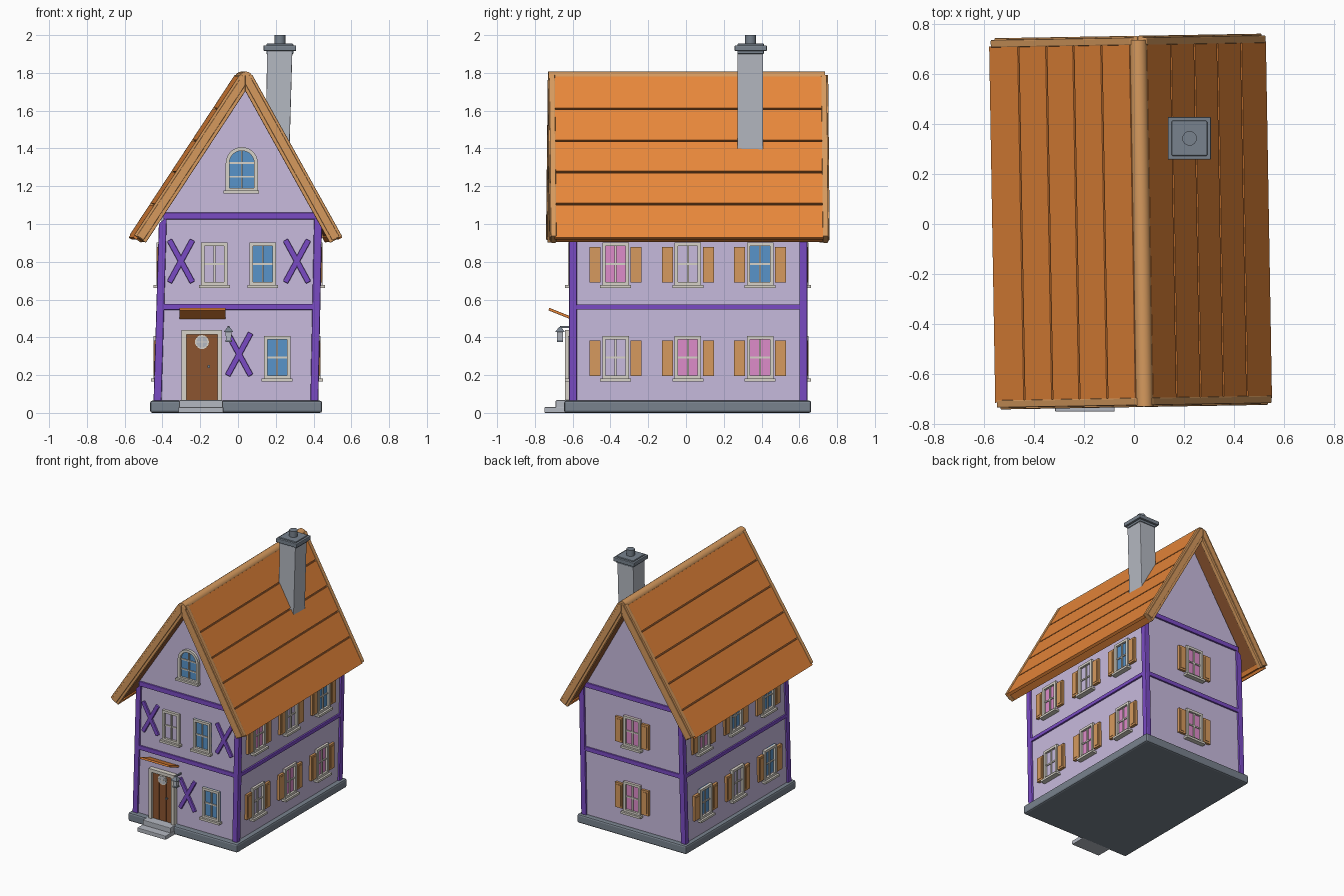
import bpy, bmesh, math
from mathutils import Matrix, Vector

if "Cube" in bpy.data.objects:
    bpy.data.objects.remove(bpy.data.objects["Cube"])

# ---- palette (sRGB 0-255 converted to linear) ----
PALETTE = {
    "lavender wall": (200, 187, 222), "purple timber": (122, 75, 195),
    "orange roof": (232, 135, 58), "tan wood": (214, 154, 94),
    "brown wood": (140, 85, 48), "dark stone": (120, 130, 141),
    "light stone": (180, 184, 193), "cream frame": (215, 210, 200),
    "blue glass": (88, 148, 202), "pink curtain": (222, 140, 202),
}
MATS, INDEX = [], {}
for i, (name, rgb) in enumerate(PALETTE.items()):
    m = bpy.data.materials.new(name)
    m.diffuse_color = [((c / 255 + 0.055) / 1.055) ** 2.4 for c in rgb] + [1]
    m.use_nodes = True
    m.node_tree.nodes["Principled BSDF"].inputs["Base Color"].default_value = m.diffuse_color
    MATS.append(m)
    INDEX[name] = i
WALL, PURPLE, ORANGE, TAN, BROWN, DARK, LIGHT, CREAM, BLUE, PINK = PALETTE


# ---- helpers ----
def prism(bm, pts, y0, y1, mat, M=Matrix()):
    """Extrude an (x, z) outline from y0 to y1."""
    a = [bm.verts.new(M @ Vector((x, y0, z))) for x, z in pts]
    b = [bm.verts.new(M @ Vector((x, y1, z))) for x, z in pts]
    n = len(pts)
    faces = [bm.faces.new(a), bm.faces.new(b[::-1])]
    for i in range(n):
        j = (i + 1) % n
        faces.append(bm.faces.new((a[j], a[i], b[i], b[j])))
    for f in faces:
        f.material_index = INDEX[mat]
    bmesh.ops.recalc_face_normals(bm, faces=faces)


def box(bm, x0, x1, y0, y1, z0, z1, mat, M=Matrix()):
    prism(bm, [(x0, z0), (x1, z0), (x1, z1), (x0, z1)], y0, y1, mat, M)


def circle(cx, cz, r, n=20, a0=0, a1=2 * math.pi, closed=False):
    k = n - 1 if closed else n
    return [(cx + r * math.cos(a0 + (a1 - a0) * i / k),
             cz + r * math.sin(a0 + (a1 - a0) * i / k)) for i in range(n)]


def finish(name, bm, bevel=0, M=Matrix()):
    me = bpy.data.meshes.new(name)
    bm.to_mesh(me)
    bm.free()
    for m in MATS:
        me.materials.append(m)
    ob = bpy.data.objects.new(name, me)
    ob.matrix_world = M
    bpy.context.collection.objects.link(ob)
    if bevel:
        mod = ob.modifiers.new("bevel", "BEVEL")
        mod.width, mod.segments, mod.limit_method = bevel, 2, "ANGLE"
    return ob


# ---- slightly leaning house envelope ----
FRONT, BACK = -0.605, 0.628
xl = lambda z: -0.435 + 0.03 * z
xr = lambda z: 0.41 + 0.021 * z

# stone base and door steps
bm = bmesh.new()
box(bm, -0.465, 0.445, -0.645, 0.663, 0, 0.065, DARK)
finish("stone_base", bm, 0.012)
bm = bmesh.new()
box(bm, -0.315, -0.077, -0.75, -0.63, 0, 0.03, LIGHT)
box(bm, -0.312, -0.08, -0.69, -0.6, 0.02, 0.067, LIGHT)
finish("door_steps", bm, 0.004)

# walls with gables
bm = bmesh.new()
prism(bm, [(xl(0), 0.05), (xr(0), 0.05), (xr(1), 1.0), (0.03, 1.73), (xl(1), 1.05)],
      FRONT, BACK, WALL)
finish("house_walls", bm)

# corner posts
bm = bmesh.new()
P = 0.014
for y0 in (FRONT - P, BACK + P - 0.042):
    for f, s in ((xl, 1), (xr, -1)):
        e0, e1 = f(0.06) - s * P, f(1.0) - s * P
        prism(bm, [(e0, 0.06), (e0 + s * 0.042, 0.06), (e1 + s * 0.042, 1.04),
                   (e1, 1.0)], y0, y0 + 0.042, PURPLE)
finish("corner_posts", bm, 0.006)

# horizontal beams around the middle and under the gables
bm = bmesh.new()
for y in (FRONT, BACK):
    box(bm, xl(.56), xr(.56), y - 0.012, y + 0.012, 0.545, 0.577, PURPLE)
    box(bm, xl(1) + 0.01, xr(1) - 0.01, y - 0.013, y + 0.013, 1.025, 1.06, PURPLE)
for x in (xl(.56), xr(.56)):
    box(bm, x - 0.012, x + 0.012, FRONT, BACK, 0.547, 0.575, PURPLE)
finish("cross_beams", bm, 0.004)

# crossed timbers on the front
bm = bmesh.new()
for cx, cz in ((-0.302, 0.803), (0.312, 0.803), (0.006, 0.31)):
    for a in (0.5, -0.5):
        M = Matrix.Translation((cx, FRONT, cz)) @ Matrix.Rotation(a, 4, "Y")
        box(bm, -0.015, 0.015, -0.014, 0.005, -0.128, 0.128, PURPLE, M)
finish("crossed_timbers", bm, 0.005)


# ---- windows: local x along the wall, local -y outward ----
def window(name, M, pane, shutters=True):
    bm = bmesh.new()
    w, z0, z1, t = 0.07, -0.108, 0.118, 0.018
    box(bm, -w, w, -0.004, 0.005, z0, z1, pane, M)
    for s in (-1, 1):
        x0, x1 = sorted((s * w, s * (w - t)))
        box(bm, x0, x1, -0.02, 0.005, z0, z1, CREAM, M)
    box(bm, -w + t, w - t, -0.02, 0.005, z1 - t, z1, CREAM, M)
    box(bm, -w + t, w - t, -0.02, 0.005, z0, z0 + t, CREAM, M)
    box(bm, -0.005, 0.005, -0.012, 0, z0, z1, CREAM, M)
    box(bm, -w, w, -0.011, 0, 0.0, 0.01, CREAM, M)
    box(bm, -0.082, 0.082, -0.035, 0.005, z0 - 0.014, z0 + 0.002, CREAM, M)
    if shutters:
        for s in (-1, 1):
            x0, x1 = sorted((s * 0.079, s * 0.138))
            box(bm, x0, x1, -0.018, 0.005, -0.092, 0.095, TAN, M)
            box(bm, x0 + 0.012, x1 - 0.012, -0.021, -0.01, -0.078, 0.081, TAN, M)
    finish(name, bm)


def place(x, y, z, deg):
    return Matrix.Translation((x, y, z)) @ Matrix.Rotation(math.radians(deg), 4, "Z")


LOW, HIGH = 0.288, 0.783
for i, (x, z, p) in enumerate(((-0.125, HIGH, WALL), (0.131, HIGH, BLUE), (0.207, LOW, BLUE))):
    window(f"front_window_{i}", place(x, FRONT, z, 0), p, False)
sides = {"right": (xr, 90, {LOW: (WALL, PINK, PINK), HIGH: (PINK, WALL, BLUE)}),
         "left": (xl, -90, {LOW: (BLUE, WALL, BLUE), HIGH: (BLUE, BLUE, PINK)})}
for side, (f, deg, rows) in sides.items():
    for z, panes in rows.items():
        for i, p in enumerate(panes):
            level = "lower" if z == LOW else "upper"
            window(f"{side}_{level}_window_{i}", place(f(z), (-0.373, 0.01, 0.392)[i], z, deg), p)
for z, level in ((LOW, "lower"), (HIGH, "upper")):
    window(f"back_{level}_window", place(0, BACK, z, 180), PINK)

# arched gable window: stack of frame ring, pane and bars
bm = bmesh.new()
cx, cz = 0.02, 1.322
outer = circle(cx, cz, 0.085, 15, 0, math.pi, True) + [(cx - 0.085, 1.175), (cx + 0.085, 1.175)]
inner = circle(cx, cz, 0.066, 15, 0, math.pi, True) + [(cx - 0.066, 1.19), (cx + 0.066, 1.19)]
prism(bm, inner, FRONT - 0.004, FRONT + 0.005, BLUE)
for i in range(len(outer)):
    j = (i + 1) % len(outer)
    prism(bm, [outer[i], outer[j], inner[j], inner[i]], FRONT - 0.02, FRONT + 0.005, CREAM)
box(bm, cx - 0.005, cx + 0.005, FRONT - 0.012, FRONT, 1.18, 1.4, CREAM)
for z in (1.245, 1.318):
    box(bm, cx - 0.075, cx + 0.075, FRONT - 0.011, FRONT, z, z + 0.009, CREAM)
box(bm, cx - 0.096, cx + 0.09, FRONT - 0.035, FRONT, 1.162, 1.177, CREAM)
finish("arched_window", bm)

# door with frame, plank lines, round light and knob
bm = bmesh.new()
box(bm, -0.276, -0.106, FRONT - 0.012, FRONT, 0.065, 0.42, BROWN)
for x in (-0.275, -0.219, -0.163):
    box(bm, x + 0.002, x + 0.054, FRONT - 0.018, FRONT, 0.067, 0.418, BROWN)
box(bm, -0.298, -0.273, FRONT - 0.035, FRONT, 0.065, 0.44, CREAM)
box(bm, -0.109, -0.085, FRONT - 0.035, FRONT, 0.065, 0.44, CREAM)
box(bm, -0.273, -0.109, FRONT - 0.035, FRONT, 0.416, 0.44, CREAM)
prism(bm, circle(-0.191, 0.375, 0.037), FRONT - 0.022, FRONT, CREAM)
prism(bm, circle(-0.191, 0.375, 0.029), FRONT - 0.024, FRONT, LIGHT)
box(bm, -0.194, -0.188, FRONT - 0.027, FRONT, 0.345, 0.405, CREAM)
box(bm, -0.221, -0.161, FRONT - 0.027, FRONT, 0.372, 0.378, CREAM)
prism(bm, circle(-0.155, 0.246, 0.008, 10), FRONT - 0.032, FRONT, DARK)
finish("front_door", bm)

# tilted awning over the door
bm = bmesh.new()
M = Matrix.Translation((-0.188, -0.665, 0.525)) @ Matrix.Rotation(-0.38, 4, "X")
box(bm, -0.122, 0.122, -0.066, 0.062, -0.007, 0.007, ORANGE, M)
finish("door_awning", bm, 0.003)

# wall lantern
bm = bmesh.new()
lx, ly = -0.05, -0.667
prism(bm, [(lx - .013, .385), (lx + .013, .385), (lx + .017, .43), (lx - .017, .43)],
      ly - 0.015, ly + 0.015, LIGHT)
box(bm, lx - 0.017, lx + 0.017, ly - 0.017, ly + 0.017, 0.376, 0.386, DARK)
cone = bmesh.ops.create_cone(bm, cap_ends=True, segments=4, radius1=0.035, radius2=0.008, depth=0.025,
                             matrix=Matrix.Translation((lx, ly, 0.442)) @ Matrix.Rotation(math.pi / 4, 4, "Z"))
for v in cone["verts"]:
    for f in v.link_faces:
        f.material_index = INDEX[DARK]
box(bm, lx - 0.005, lx + 0.005, ly, FRONT, 0.45, 0.46, DARK)
finish("wall_lantern", bm)

# ---- roof, turned slightly about the vertical ----
TURN = Matrix.Rotation(0.017, 4, "Z")
AX, AZ, TOP = 0.027, 1.703, 1.79


def strip(s, a, o0, o1, length):
    """Outline of one sloping layer between two offsets, clipped at the ridge."""
    ca, sa = math.cos(a), math.sin(a)
    at = lambda t, o: (AX + s * (t * ca + o * sa), AZ - t * sa + o * ca)
    t_at = lambda o, z: (AZ + o * ca - z) / sa
    apex1 = AZ + o1 / ca
    pts = [(AX, AZ + o0 / ca)]
    pts += [(AX, TOP), at(t_at(o1, TOP), o1)] if apex1 > TOP else [(AX, apex1)]
    return pts + [at(length, o1), at(length, o0)], at, t_at


slab, planks, barges = bmesh.new(), bmesh.new(), bmesh.new()
for s, deg, length in ((-1, 56.7, 0.955), (1, 60.9, 0.915)):
    a = math.radians(deg)
    pts, at, t_at = strip(s, a, 0.008, 0.055, length - 0.01)
    prism(slab, pts, -0.705, 0.72, BROWN)
    # rows of boards separated by narrow gaps
    cuts = [t_at(0.07, z) for z in (1.785, 1.61, 1.44, 1.275, 1.105, 0.932)] + [length]
    for t0, t1 in zip(cuts, cuts[1:]):
        t0, t1 = t0 + 0.005, t1 - 0.005
        prism(planks, [at(t0, .05), at(t1, .05), at(t1, .071), at(t0, .071)], -0.705, 0.72, ORANGE)
    prism(planks, [at(length - .03, 0), at(length, 0), at(length, .06), at(length - .03, .06)],
          -0.705, 0.72, ORANGE)
    # barge boards at both gable ends, in two layers
    for y0, y1, d in ((-0.725, -0.695, -1), (0.715, 0.745, 1)):
        prism(barges, strip(s, a, 0, 0.074, length + 0.005)[0], y0, y1, TAN)
        prism(barges, strip(s, a, 0.018, 0.06, length)[0], y0 + d * 0.007, y1 + d * 0.007, TAN)
finish("roof_slab", slab, 0, TURN)
finish("roof_boards", planks, 0, TURN)
finish("barge_boards", barges, 0.004, TURN)
bm = bmesh.new()
prism(bm, circle(AX + 0.003, 1.772, 0.035, 16), -0.73, 0.735, TAN)
ridge = finish("ridge_pole", bm, 0, TURN)

# chimney with cap and pot
bm = bmesh.new()
prism(bm, [(0.145, 1.3), (0.27, 1.3), (0.288, 1.92), (0.154, 1.92)], 0.272, 0.408, LIGHT)
finish("chimney_stack", bm, 0.004)
bm = bmesh.new()
box(bm, 0.135, 0.308, 0.257, 0.428, 1.916, 1.946, DARK)
box(bm, 0.15, 0.293, 0.272, 0.413, 1.9, 1.955, DARK)
finish("chimney_cap", bm, 0.005)
bm = bmesh.new()
UP = Matrix.Translation((0.222, 0.342, 1.94)) @ Matrix.Rotation(math.pi / 2, 4, "X")
prism(bm, circle(0, 0, 0.029, 16), 0, 0.06, DARK, UP)
pot = finish("chimney_pot", bm)

# smooth the round parts only
for ob in (ridge, pot):
    ob.select_set(True)
    bpy.context.view_layer.objects.active = ob
bpy.ops.object.shade_smooth_by_angle(angle=math.radians(40))
